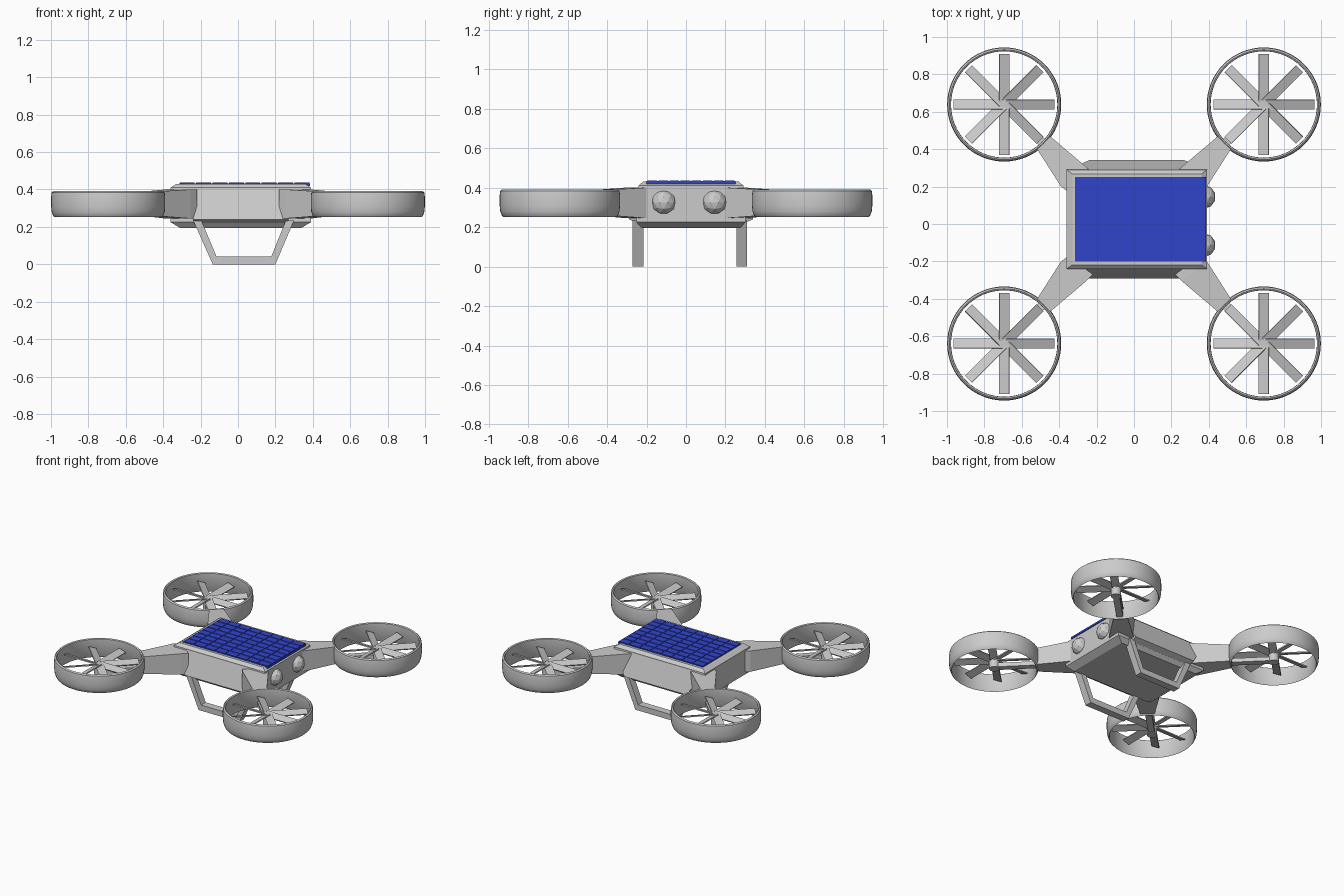
import bpy, bmesh, math
from mathutils import Matrix, Vector

if "Cube" in bpy.data.objects:
    bpy.data.objects.remove(bpy.data.objects["Cube"])


def finish(name, bm, smooth=False, mat=None):
    bmesh.ops.recalc_face_normals(bm, faces=bm.faces)
    me = bpy.data.meshes.new(name)
    bm.to_mesh(me)
    bm.free()
    ob = bpy.data.objects.new(name, me)
    bpy.context.collection.objects.link(ob)
    if mat:
        me.materials.append(mat)
    if smooth:
        bpy.ops.object.select_all(action='DESELECT')
        ob.select_set(True)
        bpy.context.view_layer.objects.active = ob
        bpy.ops.object.shade_smooth_by_angle(angle=math.radians(35))
    return ob


def loft(bm, loops, closed=False):
    """Skin a stack of equal-length point loops, capped unless closed."""
    rows = [[bm.verts.new(p) for p in lp] for lp in loops]
    n = len(rows[0])
    pairs = list(zip(rows, rows[1:] + rows[:1])) if closed else list(zip(rows, rows[1:]))
    for a, b in pairs:
        for i in range(n):
            j = (i + 1) % n
            bm.faces.new((a[i], a[j], b[j], b[i]))
    if not closed:
        bm.faces.new(rows[0])
        bm.faces.new(rows[-1])


def box(bm, center, size, rot=Matrix()):
    m = Matrix.Translation(center) @ rot @ Matrix.Diagonal((*size, 1))
    bmesh.ops.create_cube(bm, size=1, matrix=m)


def rect(hx, hy, z, cx=0.015, cy=0.025):
    return [(cx + sx * hx, cy + sy * hy, z) for sx, sy in ((-1, -1), (1, -1), (1, 1), (-1, 1))]


blue = bpy.data.materials.new("panel_blue")
blue.diffuse_color = (0.03, 0.06, 0.6, 1)
blue.use_nodes = True
blue.node_tree.nodes["Principled BSDF"].inputs["Base Color"].default_value = blue.diffuse_color

# Body hull with chamfered top and bottom
bm = bmesh.new()
loft(bm, [rect(.325, .25, .195), rect(.375, .277, .225),
          rect(.375, .265, .41), rect(.345, .243, .43)])
finish("body", bm)

# Sloped front and back walls
bm = bmesh.new()
loft(bm, [rect(.25, .275, .222), rect(.255, .316, .24), rect(.37, .264, .408)])
finish("body_sloped_walls", bm)

# Solar panel: backing plate and cell grid
bm = bmesh.new()
box(bm, (.035, .025, .426), (.70, .45, .014))
cols, rows = 8, 8
cw, ch = .70 / cols, .45 / rows
for i in range(cols):
    for j in range(rows):
        box(bm, (-.315 + cw * (i + .5), -.2 + ch * (j + .5), .434), (cw - .008, ch - .008, .006))
finish("solar_panel", bm, mat=blue)

# Faceted sensor domes
for y in (-.113, .145):
    bm = bmesh.new()
    bmesh.ops.create_icosphere(bm, subdivisions=2, radius=.063,
                               matrix=Matrix.Translation((.374, y, .325)))
    finish("sensor_dome", bm)

# Landing skids: bent frames extruded along y
outer = [(-.24, .235), (-.135, 0), (.20, 0), (.30, .235)]
inner = [(.256, .235), (.178, .042), (-.115, .042), (-.196, .235)]
for y in (-.243, .283):
    bm = bmesh.new()
    loft(bm, [[(x, y + d, z) for x, z in outer + inner] for d in (-.027, .027)])
    finish("landing_skid", bm)

# Ring duct cross-section (radius, height)
duct = [(.285, .386), (.293, .391), (.302, .383), (.305, .36), (.305, .31),
        (.302, .28), (.295, .26), (.288, .252), (.284, .258)]

for sx in (-1, 1):
    for sy in (-1, 1):
        cx, cy = sx * .694, sy * .639

        # Duct around the rotor
        bm = bmesh.new()
        n = 64
        loft(bm, [[(cx + r * math.cos(a), cy + r * math.sin(a), z) for r, z in duct]
                  for a in (2 * math.pi * k / n for k in range(n))], closed=True)
        finish("rotor_duct", bm, smooth=True)

        # Eight pitched blades
        bm = bmesh.new()
        for k in range(8):
            turn = Matrix.Rotation(k * math.pi / 4, 4, 'Z')
            pos = Vector((cx, cy, .33)) + turn @ Vector((.14, 0, 0))
            box(bm, pos, (.26, .055, .008), turn @ Matrix.Rotation(math.radians(20), 4, 'X'))
        finish("rotor_blades", bm)

        # Motor hub
        bm = bmesh.new()
        bmesh.ops.create_cone(bm, cap_ends=True, segments=24, radius1=.035, radius2=.035,
                              depth=.075, matrix=Matrix.Translation((cx, cy, .302)))
        finish("motor_hub", bm, smooth=True)

        # Strut carrying the hub
        bm = bmesh.new()
        ang = math.atan2(-sy, -sx)
        turn = Matrix.Rotation(ang, 4, 'Z')
        box(bm, Vector((cx, cy, .283)) + turn @ Vector((.145, 0, 0)), (.29, .045, .03), turn)
        finish("hub_strut", bm)

        # Tapered arm from body corner to duct
        bm = bmesh.new()
        ends = [((.22, .27), (.35, .17), .245, .40), ((.255, .305), (.39, .20), .245, .40),
                ((.447, .468), (.518, .40), .26, .388)]
        loft(bm, [[(sx * p[0], sy * p[1], lo), (sx * q[0], sy * q[1], lo),
                   (sx * q[0], sy * q[1], hi), (sx * p[0], sy * p[1], hi)]
                  for p, q, lo, hi in ends])
        finish("arm", bm)
